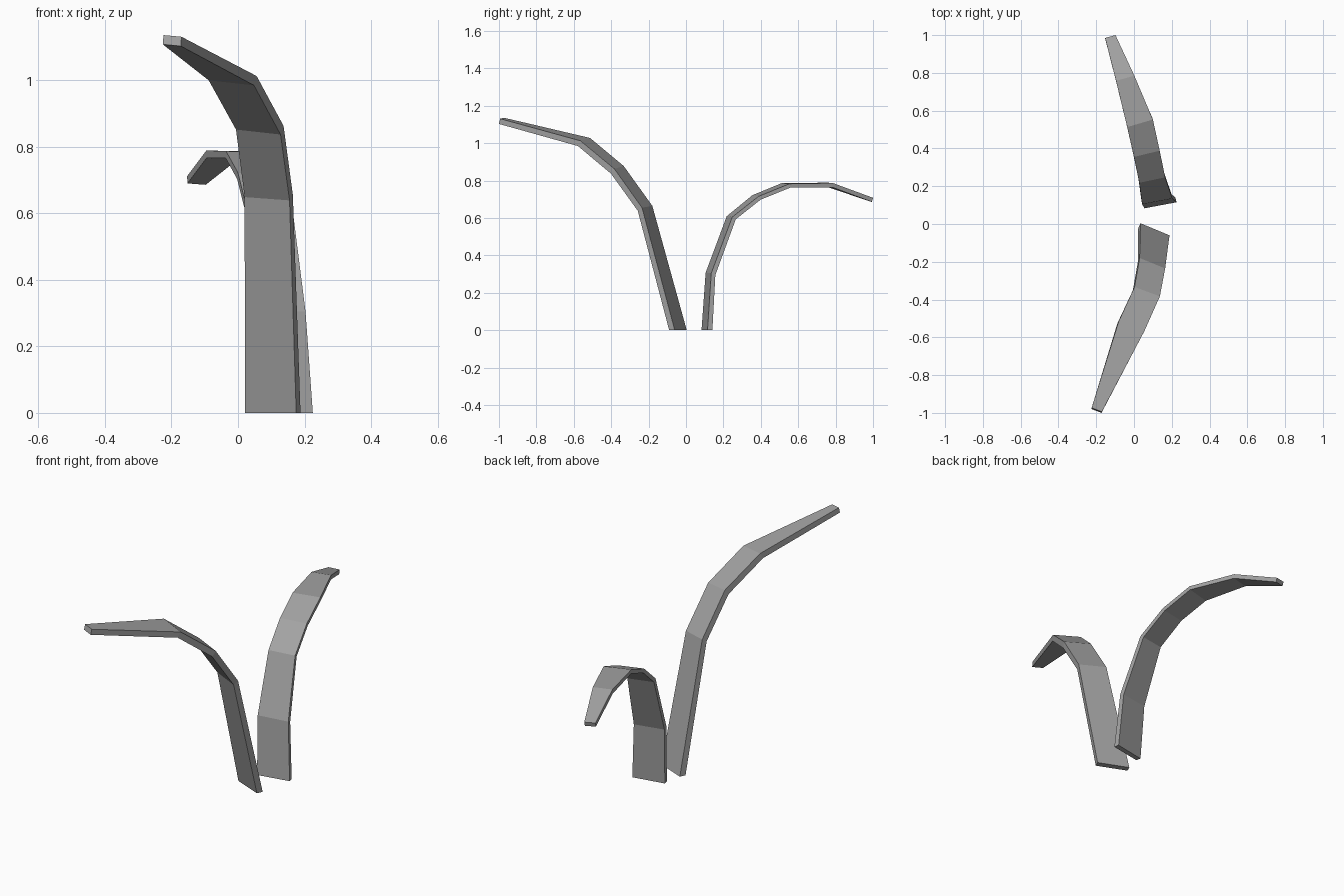
import bpy
import bmesh
from mathutils import Vector

default = bpy.data.objects.get("Cube")
if default:
    bpy.data.objects.remove(default, do_unlink=True)

grey = bpy.data.materials.new("plain grey")
grey.use_nodes = True
color = (0.36, 0.36, 0.36, 1)
grey.diffuse_color = color
grey.node_tree.nodes["Principled BSDF"].inputs["Base Color"].default_value = color


def make_blade(name, sections):
    """Sweep a flat strip; each section is (left edge, right edge, thickness offset)."""
    bm = bmesh.new()
    rings = []
    for left, right, offset in sections:
        a, b, t = Vector(left), Vector(right), Vector(offset)
        rings.append([bm.verts.new(p) for p in (a, b, b + t, a + t)])
    # Side walls between neighbouring sections
    for lower, upper in zip(rings, rings[1:]):
        for i in range(len(lower)):
            j = (i + 1) % len(lower)
            bm.faces.new((lower[i], lower[j], upper[j], upper[i]))
    # End caps
    bm.faces.new(rings[0])
    bm.faces.new(rings[-1])
    bmesh.ops.recalc_face_normals(bm, faces=bm.faces)
    mesh = bpy.data.meshes.new(name)
    bm.to_mesh(mesh)
    bm.free()
    mesh.materials.append(grey)
    blade = bpy.data.objects.new(name, mesh)
    bpy.context.collection.objects.link(blade)
    return blade


# Tall blade arching toward the front
make_blade("front_blade", [
    ((.034, .004, 0), (.188, -.06, 0), (-.013, -.03, 0)),
    ((.03, -.18, .665), (.165, -.235, .655), (-.01, -.023, -.016)),
    ((.003, -.333, .878), (.137, -.383, .863), (-.009, -.018, -.026)),
    ((-.08, -.513, 1.028), (.056, -.565, 1.013), (-.008, -.013, -.028)),
    ((-.224, -.973, 1.136), (-.17, -.994, 1.131), (-.002, -.006, -.028)),
])

# Short blade curling over toward the back
make_blade("back_blade", [
    ((.055, .083, 0), (.225, .115, 0), (-.006, .026, 0)),
    ((.043, .105, .308), (.203, .135, .305), (-.004, .022, -.01)),
    ((.028, .218, .61), (.165, .247, .605), (-.004, .019, -.012)),
    ((0, .355, .722), (.136, .388, .716), (-.003, .011, -.018)),
    ((-.036, .513, .787), (.1, .553, .783), (-.001, .004, -.021)),
    ((-.095, .758, .789), (.002, .785, .787), (0, -.002, -.023)),
    ((-.153, .985, .712), (-.098, 1, .708), (.001, -.006, -.022)),
])
